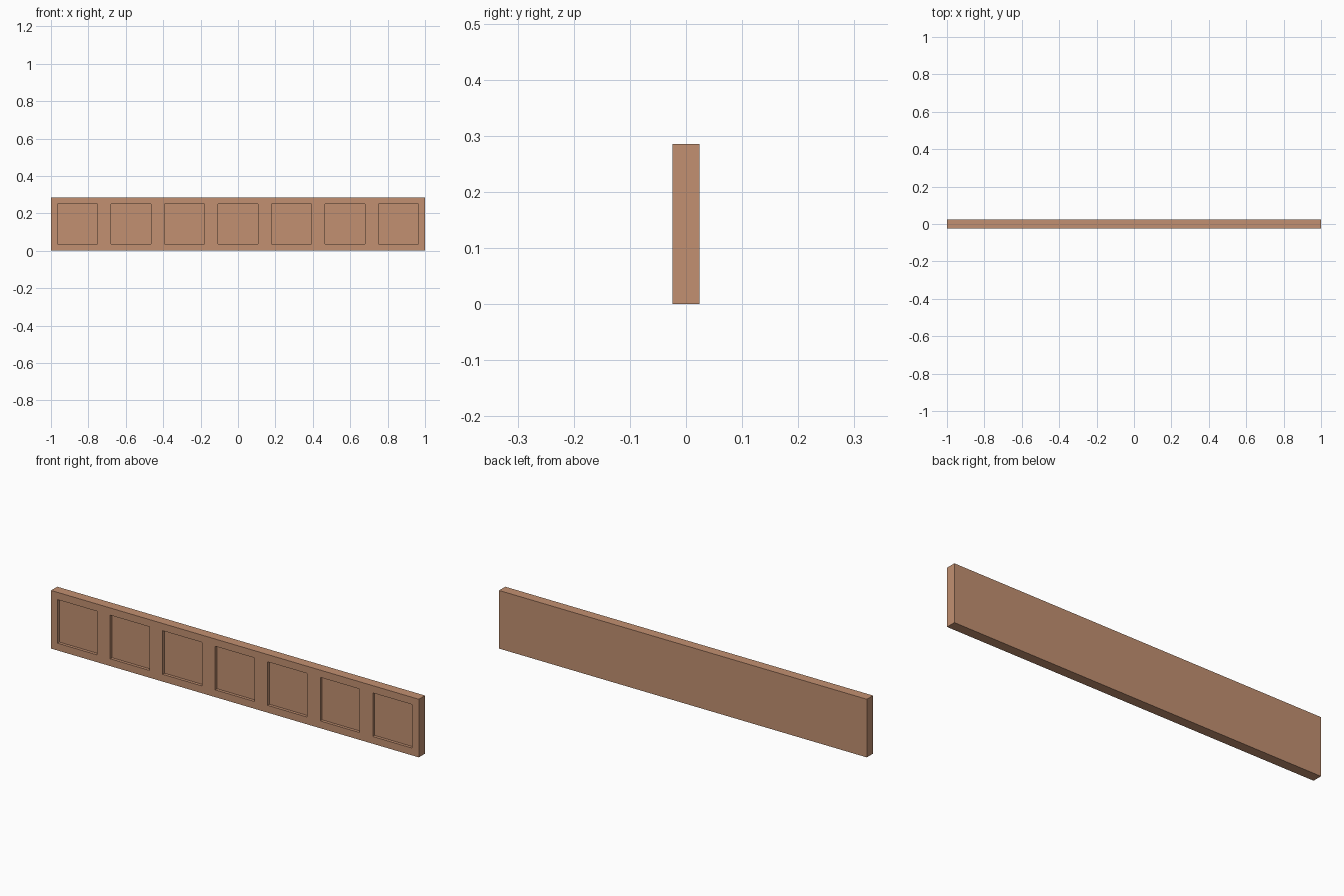
import bpy
import bmesh
from mathutils import Matrix, Vector

if "Cube" in bpy.data.objects:
    bpy.data.objects.remove(bpy.data.objects["Cube"])

COUNT = 7
LENGTH, THICK = 2.0, 0.048
PITCH = LENGTH / COUNT          # one square bay, also the panel height
RECESS = PITCH * 0.75           # side of each square recess
DEPTH = 0.0145


def add_box(bm, centre, size):
    matrix = Matrix.Translation(Vector(centre)) @ Matrix.Diagonal((*size, 1))
    bmesh.ops.create_cube(bm, size=1, matrix=matrix)


def make_object(name, boxes):
    bm = bmesh.new()
    for centre, size in boxes:
        add_box(bm, centre, size)
    mesh = bpy.data.meshes.new(name)
    bm.to_mesh(mesh)
    bm.free()
    obj = bpy.data.objects.new(name, mesh)
    bpy.context.collection.objects.link(obj)
    return obj


clay = bpy.data.materials.new("tan clay")
clay.diffuse_color = (0.54, 0.28, 0.165, 1)
clay.use_nodes = True
clay.node_tree.nodes["Principled BSDF"].inputs["Base Color"].default_value = clay.diffuse_color

# Long slab
panel = make_object("wall_panel", [((0, 0, PITCH / 2), (LENGTH, THICK, PITCH))])
panel.data.materials.append(clay)

# Row of square cutters sunk into the front face
cutters = make_object("recess_cutters", [
    (((i - (COUNT - 1) / 2) * PITCH, -THICK / 2, PITCH / 2),
     (RECESS, DEPTH * 2, RECESS)) for i in range(COUNT)])
cutters.data.materials.append(clay)

# Cut the recesses, then drop the cutters
cut = panel.modifiers.new("recesses", 'BOOLEAN')
cut.operation = 'DIFFERENCE'
cut.solver = 'EXACT'
cut.object = cutters
bpy.context.view_layer.objects.active = panel
panel.select_set(True)
bpy.ops.object.modifier_apply(modifier=cut.name)
bpy.data.objects.remove(cutters)
